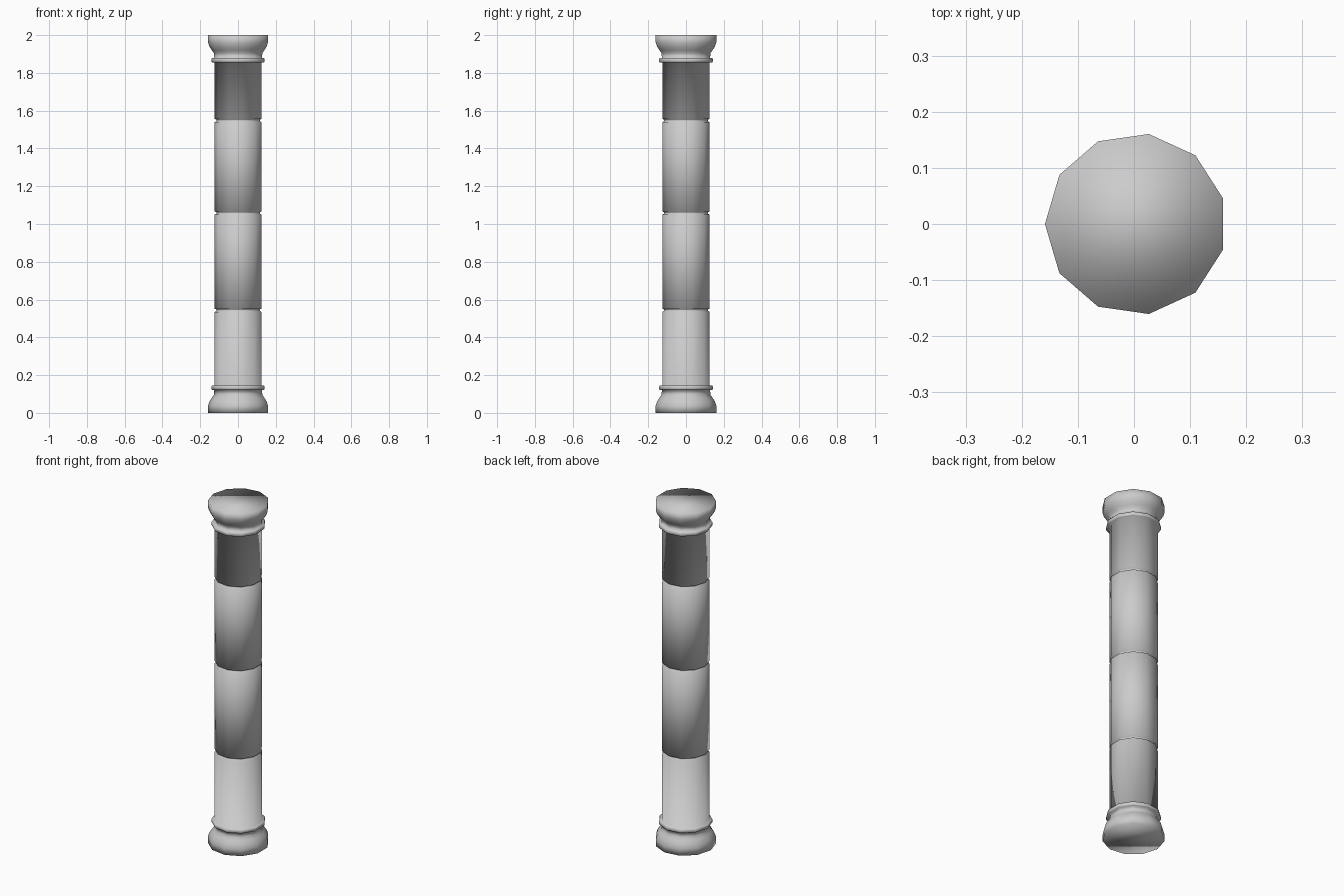
import bpy, bmesh, math

if "Cube" in bpy.data.objects:
    bpy.data.objects.remove(bpy.data.objects["Cube"])

SIDES = 11
SHIFT = 0.0033  # an odd-sided polygon is centred by its bounds


def lathe(name, profile):
    """Turn a (radius, height) profile into a closed, smooth 11-sided solid."""
    bm = bmesh.new()
    rings = []
    for r, z in profile:
        ring = []
        for i in range(SIDES):
            a = math.pi + i * math.tau / SIDES
            ring.append(bm.verts.new((r * math.cos(a) + SHIFT, r * math.sin(a), z)))
        rings.append(ring)
    for lo, hi in zip(rings, rings[1:]):
        for i in range(SIDES):
            j = (i + 1) % SIDES
            bm.faces.new((lo[i], lo[j], hi[j], hi[i]))
    bm.faces.new(rings[0][::-1])
    bm.faces.new(rings[-1])
    for f in bm.faces:
        f.smooth = True
    mesh = bpy.data.meshes.new(name)
    bm.to_mesh(mesh)
    bm.free()
    obj = bpy.data.objects.new(name, mesh)
    bpy.context.collection.objects.link(obj)
    return obj


# Base moulding and collar, mirrored in height for the capital
base = [(0.162, 0.0), (0.162, 0.038), (0.155, 0.06), (0.142, 0.08),
        (0.131, 0.095), (0.129, 0.12),
        (0.140, 0.122), (0.144, 0.127), (0.144, 0.139), (0.140, 0.145),
        (0.127, 0.146)]
capital = [(r, 2.0 - z) for r, z in reversed(base)]

# Shaft drums separated by shallow grooves
R, DEPTH = 0.127, 0.01
shaft = []
for z in (0.545, 1.06, 1.55):
    shaft += [(R, z - 0.011), (R - DEPTH, z - 0.005),
              (R - DEPTH, z + 0.003), (R, z + 0.006)]

lathe("column", base + shaft + capital)
